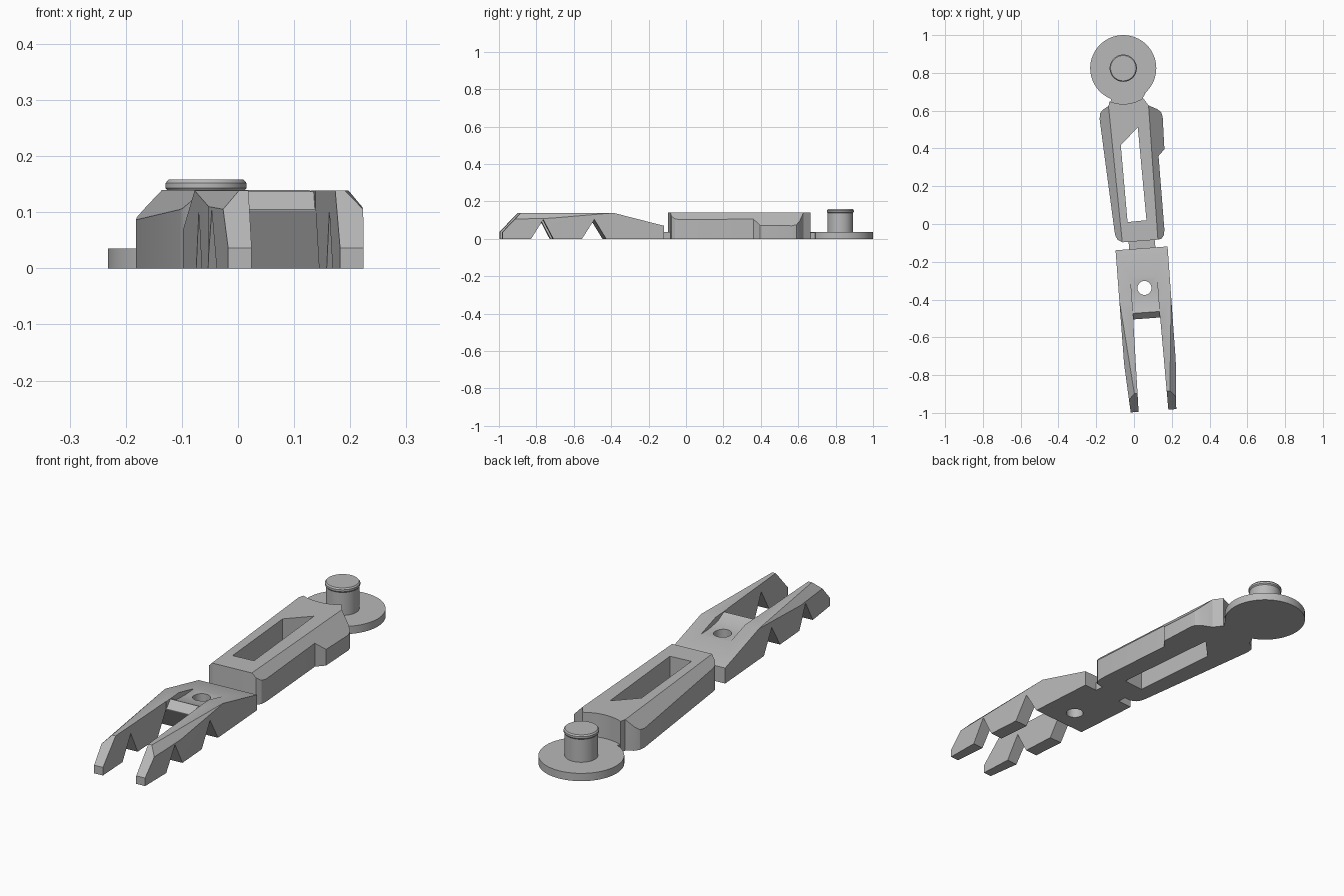
import bpy, bmesh, math
from mathutils import Matrix, Vector

cube = bpy.data.objects.get("Cube")
if cube:
    bpy.data.objects.remove(cube)

GREY = 0.48
metal = bpy.data.materials.new("plain grey")
metal.use_nodes = True
metal.diffuse_color = (GREY, GREY, GREY, 1)
metal.node_tree.nodes["Principled BSDF"].inputs["Base Color"].default_value = (GREY, GREY, GREY, 1)


def finish(name, bm):
    bmesh.ops.recalc_face_normals(bm, faces=bm.faces)
    mesh = bpy.data.meshes.new(name)
    bm.to_mesh(mesh)
    bm.free()
    mesh.materials.append(metal)
    obj = bpy.data.objects.new(name, mesh)
    bpy.context.collection.objects.link(obj)
    return obj


def prism(points, low, high, along_x=False):
    """Extrude a plan outline along z, or a (y, z) side profile along x."""
    bm = bmesh.new()
    place = (lambda a, b: (low, a, b)) if along_x else (lambda a, b: (a, b, low))
    face = bm.faces.new([bm.verts.new(place(a, b)) for a, b in points])
    grown = bmesh.ops.extrude_face_region(bm, geom=[face])["geom"]
    step = Vector((high - low, 0, 0)) if along_x else Vector((0, 0, high - low))
    bmesh.ops.translate(bm, vec=step, verts=[g for g in grown if isinstance(g, bmesh.types.BMVert)])
    bmesh.ops.recalc_face_normals(bm, faces=bm.faces)
    return bm


def chamfer(bm, start, end, top, side):
    """Slice a 45 degree slope off the outer side of a ridge line."""
    along = Vector((end[0] - start[0], end[1] - start[1], 0)).normalized()
    out = along.cross(Vector((0, 0, 1)))
    if out.x * side < 0:
        out.negate()
    cut = bmesh.ops.bisect_plane(
        bm, geom=bm.verts[:] + bm.edges[:] + bm.faces[:],
        plane_co=(start[0], start[1], top), plane_no=out + Vector((0, 0, 1)), clear_outer=True)
    edges = [g for g in cut["geom_cut"] if isinstance(g, bmesh.types.BMEdge) and g.is_boundary]
    bmesh.ops.holes_fill(bm, edges=edges, sides=0)


def lathe(name, profile, x, y, segments=64):
    bm = bmesh.new()
    verts = [bm.verts.new((r, 0, z)) for r, z in profile]
    edges = [bm.edges.new(pair) for pair in zip(verts, verts[1:])]
    bmesh.ops.spin(bm, geom=verts + edges, axis=(0, 0, 1), cent=(0, 0, 0),
                   angle=math.tau, steps=segments)
    bmesh.ops.remove_doubles(bm, verts=bm.verts, dist=0.0001)
    bmesh.ops.translate(bm, vec=(x, y, 0), verts=bm.verts)
    return finish(name, bm)


def carve(obj, cutter, operation="DIFFERENCE"):
    mod = obj.modifiers.new("carve", "BOOLEAN")
    mod.object, mod.operation, mod.solver = cutter, operation, "EXACT"
    bpy.context.view_layer.objects.active = obj
    bpy.ops.object.modifier_apply(modifier=mod.name)
    bpy.data.objects.remove(cutter)


def rod(radius, low, high):
    return [(0, low), (radius, low), (radius, high), (0, high)]


DISC = (-0.057, 0.825)

# Round base and pin
base = lathe("base_disc", rod(0.175, 0, 0.035), *DISC)
pin = lathe("pin", [(0, 0.03), (0.068, 0.03), (0.068, 0.138), (0.072, 0.143),
                    (0.072, 0.152), (0.067, 0.158), (0, 0.158)], *DISC)

# Handle: rounded outline, sloped long edges, window and concave back end
outline = [(-.103, -.04), (-.182, .555), (-.18, .585), (-.165, .605), (-.135, .625),
           (-.125, .67), (.045, .67), (.077, .628), (.125, .607), (.145, .59),
           (.152, .565), (.161, .396), (.13, .36), (.161, -.03), (.158, -.06),
           (.145, -.078), (.125, -.083), (-.06, -.097), (-.085, -.085), (-.098, -.065)]
body = prism(outline, 0, 0.14)
chamfer(body, (-.135, .623), (-.066, -.058), 0.14, -1)
chamfer(body, (.077, .628), (.124, -.047), 0.14, 1)
handle = finish("handle", body)
window = [(-.07, .417), (.02, .512), (.066, .02), (-.034, .01)]
carve(handle, finish("window_cutter", prism(window, -0.1, 0.3)))
carve(handle, lathe("back_cutter", rod(0.19, -0.1, 0.3), *DISC))

# Thin necks joining the parts
back_neck = finish("back_neck", prism([(-.13, .61), (-.12, .67), (-.14, .7), (-.057, .75),
                                       (.06, .69), (.045, .665), (.07, .615)], 0, 0.034))
front_neck = finish("front_neck", prism([(-.03, -.08), (-.024, -.15), (.115, -.14),
                                         (.108, -.07)], 0, 0.037))

# Fork: plan shape with slot, trimmed by a toothed side profile
half = [(.138, 0), (.137, -.605), (.121, -.862), (.079, -.862), (.0715, -.372)]
plan = half + [(-x, y) for x, y in reversed(half)]
prongs = prism(plan, -0.02, 0.139)
for side in (-1, 1):
    chamfer(prongs, (side * .137, -.271), (side * .094, -.765), 0.139, side)
fork = finish("fork", prongs)

profile = [(-.897, 0)]
for first, apex, last in ((-.71, -.646, -.592), (-.438, -.372, -.309)):
    profile += [(first, 0), (apex, 0.103), (last, 0)]
profile += [(.05, 0), (.05, .057), (-.511, .2), (-.705, .2)]
carve(fork, finish("profile_cutter", prism(profile, -0.3, 0.3, True)), "INTERSECT")

# Sunken pad with sloped lip and a through hole
pad = [(-.15, .2), (-.15, .109), (-.22, .108), (-.29, .115), (-.34, .137), (-.4, .077), (-.4, .2)]
carve(fork, finish("pad_cutter", prism(pad, -0.07, 0.07, True)))
carve(fork, lathe("hole_cutter", rod(0.037, -0.1, 0.3), 0, -0.21, 32))
fork.data.transform(Matrix.Translation((.04, -.129, 0)) @ Matrix.Rotation(math.radians(4.2), 4, "Z"))

# Smooth the round surfaces, keep the edges sharp
bpy.ops.object.select_all(action="DESELECT")
for obj in (base, pin, handle, back_neck, front_neck, fork):
    obj.select_set(True)
bpy.context.view_layer.objects.active = handle
bpy.ops.object.shade_smooth_by_angle(angle=math.radians(28))
